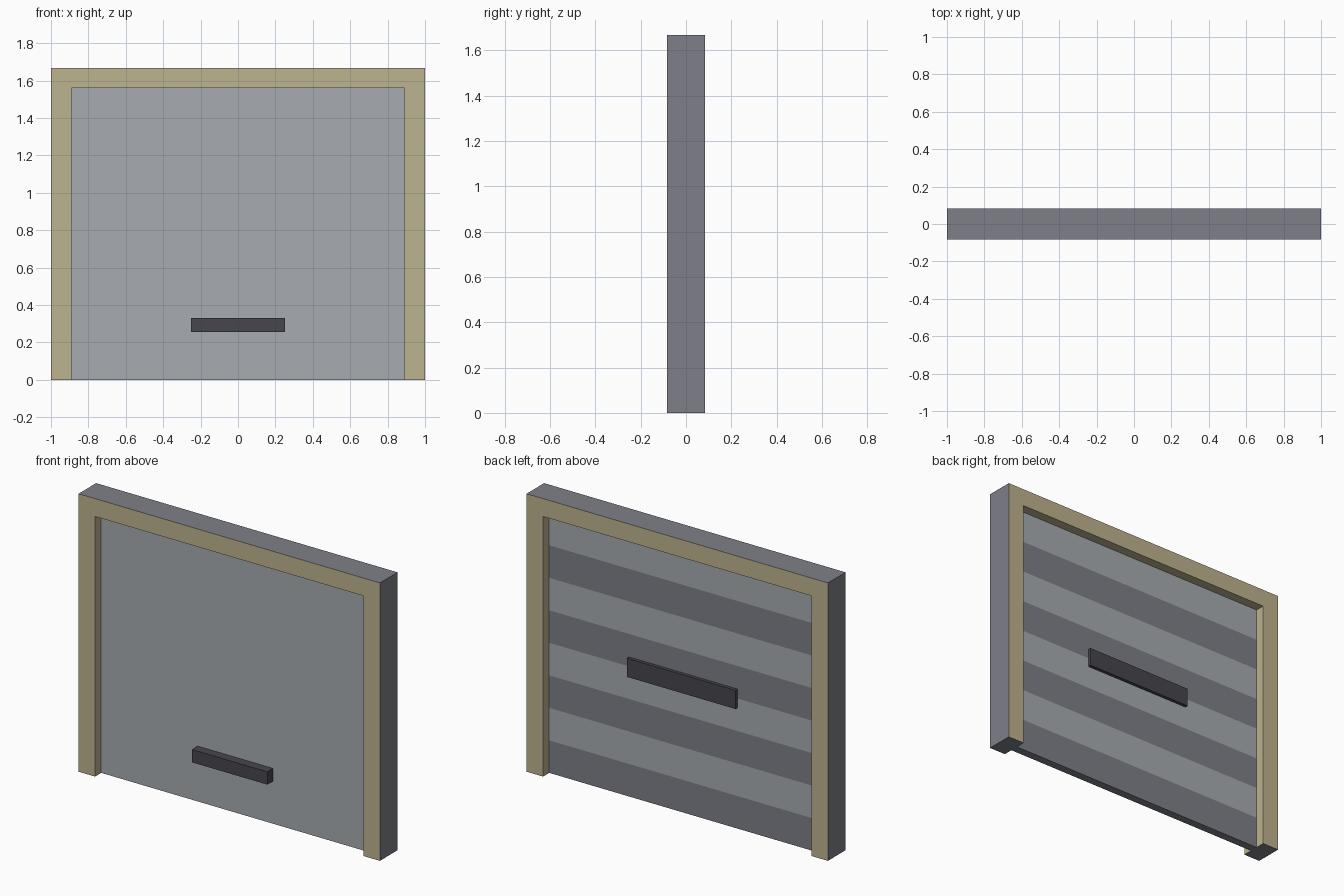
import bpy, bmesh

if "Cube" in bpy.data.objects:
    bpy.data.objects.remove(bpy.data.objects["Cube"])

W, H, D = 1.0, 1.667, 0.0833      # outer half width, height, half depth
IW, IH = 0.89, 1.56               # opening half width and height
PD = 0.025                        # half thickness of the door panel
STRIPES = 8


def material(name, rgb):
    def lin(c):
        c /= 255
        return c / 12.92 if c <= 0.04045 else ((c + 0.055) / 1.055) ** 2.4
    m = bpy.data.materials.new(name)
    m.diffuse_color = (*[lin(c) for c in rgb], 1)
    m.use_nodes = True
    m.node_tree.nodes["Principled BSDF"].inputs["Base Color"].default_value = m.diffuse_color
    return m


tan = material("tan_trim", (190, 179, 143))
light = material("light_grey", (167, 172, 177))
grey = material("mid_grey", (126, 128, 136))
dark = material("dark_grey", (71, 70, 77))


def finish(name, bm, mats):
    bmesh.ops.recalc_face_normals(bm, faces=bm.faces)
    me = bpy.data.meshes.new(name)
    ob = bpy.data.objects.new(name, me)
    for m in mats:
        me.materials.append(m)
    bm.to_mesh(me)
    bm.free()
    bpy.context.collection.objects.link(ob)
    return ob


def box(name, lo, hi, mat):
    bm = bmesh.new()
    bmesh.ops.create_cube(bm, size=1)
    for v in bm.verts:
        v.co = [l + (c + 0.5) * (h - l) for c, l, h in zip(v.co, lo, hi)]
    return finish(name, bm, [mat])


# Door frame: an upside-down U extruded through its depth
bm = bmesh.new()
outline = [(-W, 0), (-W, H), (W, H), (W, 0), (IW, 0), (IW, IH), (-IW, IH), (-IW, 0)]
face = bm.faces.new([bm.verts.new((x, -D, z)) for x, z in outline])
ext = bmesh.ops.extrude_face_region(bm, geom=[face])
verts = [g for g in ext["geom"] if isinstance(g, bmesh.types.BMVert)]
bmesh.ops.translate(bm, vec=(0, 2 * D, 0), verts=verts)
bm.normal_update()
for f in bm.faces:
    c = f.calc_center_median()
    flat = abs(f.normal.y) > 0.5
    outer = abs(c.x) > W - 0.01 or c.z > H - 0.01 or c.z < 0.01
    f.material_index = 1 if outer and not flat else 0   # grey outside, tan trim
finish("door_frame", bm, [tan, grey])

# Door panel: cut into horizontal bands, striped on the back
bm = bmesh.new()
bmesh.ops.create_cube(bm, size=1)
for v in bm.verts:
    v.co = (v.co.x * 2 * IW, v.co.y * 2 * PD, (v.co.z + 0.5) * IH)
for i in range(1, STRIPES):
    bmesh.ops.bisect_plane(bm, geom=bm.verts[:] + bm.edges[:] + bm.faces[:],
                           plane_co=(0, 0, i * IH / STRIPES), plane_no=(0, 0, 1))
bm.normal_update()
for f in bm.faces:
    c = f.calc_center_median()
    band = int(c.z / IH * STRIPES)
    if f.normal.y > 0.5:
        f.material_index = 1 if band % 2 == 0 else 0
    elif abs(f.normal.z) > 0.5:
        f.material_index = 1
finish("door_panel", bm, [light, grey])

# Front pull handle and the wide plate on the back
box("front_handle", (-0.25, -0.079, 0.255), (0.25, -PD, 0.332), dark)
box("back_plate", (-0.36, PD, 0.725), (0.36, PD + 0.02, 0.837), dark)
